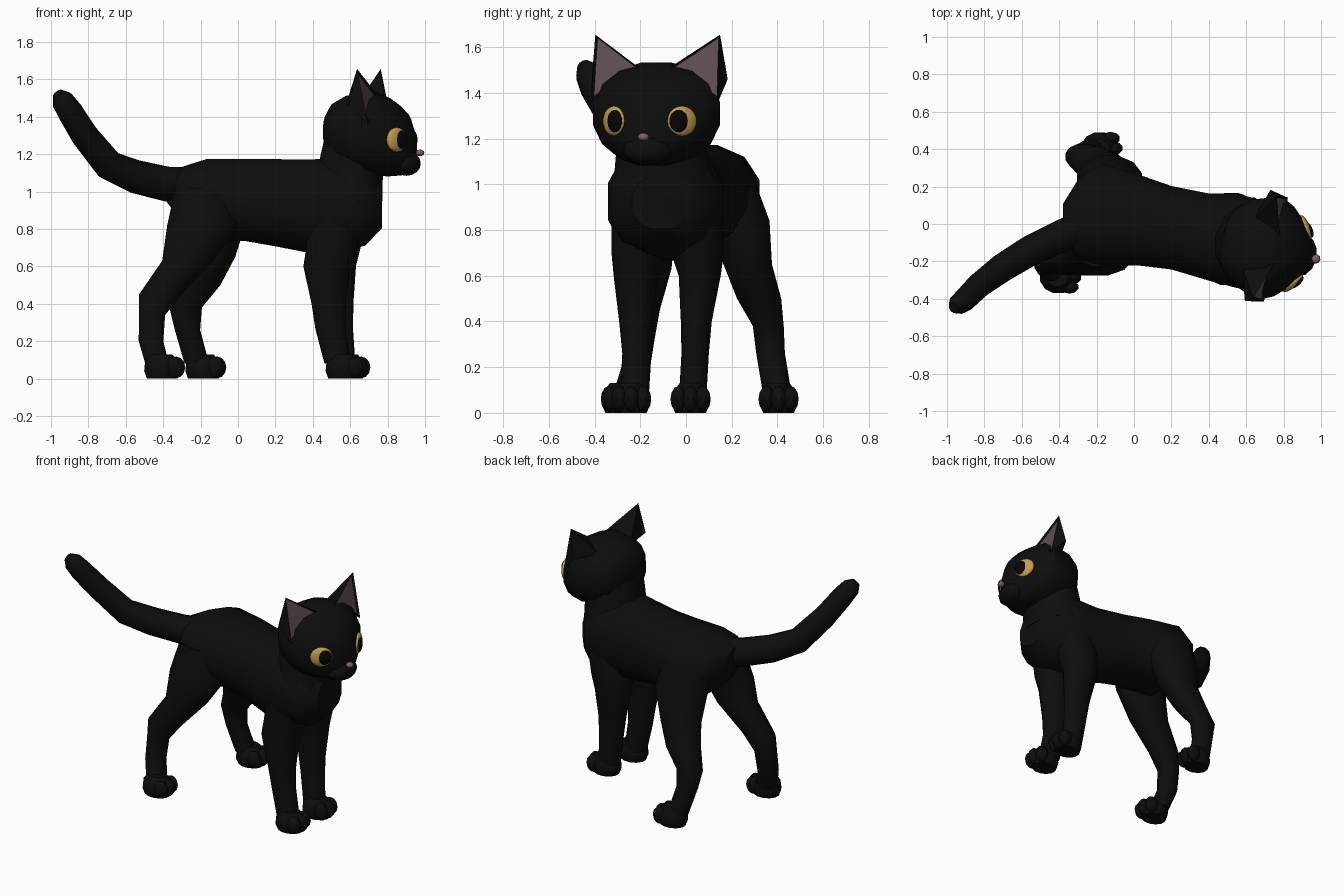
import bpy, bmesh, math
from mathutils import Vector, Matrix

X, Y, Z = Vector((1, 0, 0)), Vector((0, 1, 0)), Vector((0, 0, 1))


def material(name, rgb):
    m = bpy.data.materials.new(name)
    m.diffuse_color = (*rgb, 1)
    return m


FUR = material("black fur", (0.004, 0.004, 0.004))
PINK = material("ear pink", (0.115, 0.075, 0.095))
NOSE = material("nose pink", (0.22, 0.11, 0.15))
AMBER = material("amber eye", (0.56, 0.34, 0.08))
PUPIL = material("pupil black", (0.002, 0.002, 0.002))


def finish(name, bm, mats, angle=40):
    me = bpy.data.meshes.new(name)
    bm.to_mesh(me)
    bm.free()
    for m in mats:
        me.materials.append(m)
    ob = bpy.data.objects.new(name, me)
    bpy.context.collection.objects.link(ob)
    bpy.ops.object.select_all(action='DESELECT')
    ob.select_set(True)
    bpy.context.view_layer.objects.active = ob
    bpy.ops.object.shade_smooth_by_angle(angle=math.radians(angle))
    return ob


def add_loft(bm, rings, u=None, v=None, sides=12, power=1.0):
    """Rings are (x, y, z, radius along u, radius along v)."""
    pts = [Vector(r[:3]) for r in rings]
    loops = []
    for i, r in enumerate(rings):
        a, b = u, v
        if u is None:  # follow the path
            t = (pts[min(i + 1, len(pts) - 1)] - pts[max(i - 1, 0)]).normalized()
            a = t.cross(Z).normalized()
            b = a.cross(t)
        loop = []
        for k in range(sides):
            q = 2 * math.pi * (k + 0.5) / sides
            c, s = math.cos(q), math.sin(q)
            c = math.copysign(abs(c) ** power, c)
            s = math.copysign(abs(s) ** power, s)
            loop.append(bm.verts.new(pts[i] + a * (c * r[3]) + b * (s * r[4])))
        loops.append(loop)
    for lo, hi in zip(loops, loops[1:]):
        for k in range(sides):
            n = (k + 1) % sides
            bm.faces.new((lo[k], lo[n], hi[n], hi[k]))
    bm.faces.new(loops[0])
    bm.faces.new(loops[-1])
    bmesh.ops.recalc_face_normals(bm, faces=bm.faces[:])


def loft(name, rings, u=None, v=None, **kw):
    bm = bmesh.new()
    add_loft(bm, rings, u, v, **kw)
    return finish(name, bm, [FUR])


def add_ball(bm, centre, a, b, c, seg=12, rings=8):
    m = Matrix((a, b, c)).transposed().to_4x4()
    m.translation = centre
    bmesh.ops.create_uvsphere(bm, u_segments=seg, v_segments=rings, radius=1, matrix=m)
    bmesh.ops.recalc_face_normals(bm, faces=bm.faces[:])


def ball(name, mat, *args, **kw):
    bm = bmesh.new()
    add_ball(bm, *args, **kw)
    return finish(name, bm, [mat], 60)


# Body: slightly slanted trunk from rump to chest
loft("body", [
    (-0.38, 0.01, 1.02, 0.10, 0.08),
    (-0.29, 0.03, 0.98, 0.23, 0.16),
    (-0.17, 0.05, 0.95, 0.28, 0.23),
    (0.03, 0.02, 0.955, 0.25, 0.225),
    (0.20, -0.02, 0.94, 0.23, 0.24),
    (0.40, -0.07, 0.92, 0.24, 0.26),
    (0.55, -0.09, 0.925, 0.26, 0.26),
    (0.68, -0.10, 0.925, 0.235, 0.22),
    (0.77, -0.11, 0.92, 0.13, 0.12)], Y, Z, power=0.88)

# Neck
loft("neck", [
    (0.60, -0.10, 0.95, 0.18, 0.25),
    (0.60, -0.10, 1.06, 0.18, 0.22),
    (0.61, -0.11, 1.17, 0.18, 0.20),
    (0.63, -0.12, 1.30, 0.17, 0.20)], X, Y)

# Tail
loft("tail", [
    (-0.25, -0.01, 1.03, 0.10, 0.10),
    (-0.38, -0.06, 1.04, 0.09, 0.093),
    (-0.55, -0.14, 1.08, 0.085, 0.09),
    (-0.69, -0.225, 1.14, 0.08, 0.083),
    (-0.82, -0.32, 1.30, 0.07, 0.075),
    (-0.90, -0.40, 1.43, 0.065, 0.07),
    (-0.94, -0.43, 1.49, 0.055, 0.062),
    (-0.965, -0.45, 1.525, 0.028, 0.03)], sides=10)

# Legs: horizontal rings (x, y, z, rx, ry)
LEGS = {
    "front_leg_right": [
        (0.52, -0.19, 0.86, 0.15, 0.14), (0.50, -0.21, 0.70, 0.14, 0.12),
        (0.475, -0.22, 0.60, 0.13, 0.10), (0.485, -0.22, 0.40, 0.095, 0.075),
        (0.495, -0.215, 0.26, 0.083, 0.066), (0.535, -0.225, 0.08, 0.075, 0.065)],
    "front_leg_left": [
        (0.55, 0.02, 0.86, 0.15, 0.14), (0.52, 0.05, 0.70, 0.14, 0.12),
        (0.51, 0.06, 0.60, 0.125, 0.095), (0.525, 0.045, 0.40, 0.095, 0.07),
        (0.535, 0.04, 0.26, 0.083, 0.062), (0.555, 0.03, 0.08, 0.075, 0.062)],
    "hind_leg_right": [
        (-0.18, -0.11, 1.02, 0.16, 0.12), (-0.19, -0.16, 0.82, 0.195, 0.12),
        (-0.27, -0.17, 0.63, 0.14, 0.11), (-0.415, -0.19, 0.45, 0.118, 0.078),
        (-0.46, -0.20, 0.34, 0.073, 0.068), (-0.465, -0.22, 0.20, 0.068, 0.065),
        (-0.43, -0.26, 0.07, 0.065, 0.065)],
    "hind_leg_left": [
        (-0.14, 0.16, 1.03, 0.17, 0.14), (-0.13, 0.235, 0.84, 0.18, 0.135),
        (-0.15, 0.27, 0.65, 0.14, 0.11), (-0.205, 0.32, 0.50, 0.115, 0.10),
        (-0.28, 0.36, 0.38, 0.09, 0.07), (-0.27, 0.37, 0.26, 0.07, 0.065),
        (-0.22, 0.40, 0.08, 0.068, 0.065)],
}
for name, rings in LEGS.items():
    loft(name, rings, X, Y)

# Paws with toes
PAWS = {"front_paw_right": (0.575, -0.24), "front_paw_left": (0.595, 0.02),
        "hind_paw_right": (-0.395, -0.285), "hind_paw_left": (-0.175, 0.405)}
for name, (px, py) in PAWS.items():
    bm = bmesh.new()
    add_loft(bm, [(px - 0.01, py, 0.0, 0.085, 0.07), (px - 0.01, py, 0.04, 0.10, 0.088),
                  (px - 0.01, py, 0.09, 0.095, 0.08), (px - 0.015, py, 0.13, 0.06, 0.05)], X, Y)
    for i in (-1, 0, 1):
        c = Vector((px + 0.065 - 0.015 * abs(i), py + 0.052 * i, 0.06))
        add_ball(bm, c, X * 0.05, Y * 0.036, Z * 0.058, 10, 6)
    finish(name, bm, [FUR])

# Head: frame turned a little towards -y
yaw = math.radians(-13)
F = Vector((math.cos(yaw), math.sin(yaw), 0))
L = Vector((-math.sin(yaw), math.cos(yaw), 0))
O = Vector((0.705, -0.125, 0))


def hp(f, l, z):
    return O + F * f + L * l + Z * z


loft("head", [(*hp(f, 0, z), rl, rz) for f, z, rl, rz in (
    (-0.235, 1.32, 0.10, 0.09),
    (-0.20, 1.32, 0.17, 0.15),
    (-0.12, 1.315, 0.24, 0.20),
    (0.02, 1.31, 0.29, 0.228),
    (0.10, 1.29, 0.25, 0.212),
    (0.165, 1.27, 0.187, 0.187),
    (0.21, 1.255, 0.125, 0.155),
    (0.243, 1.22, 0.065, 0.10))], L, Z, sides=16, power=0.92)
ball("muzzle", FUR, hp(0.20, 0, 1.15), F * 0.077, L * 0.11, Z * 0.066)
ball("nose", NOSE, hp(0.275, 0, 1.207), F * 0.024, L * 0.026, Z * 0.018, seg=8, rings=6)

for side, s in (("left", 1), ("right", -1)):
    # Ear: hollow pyramid with an inset pink front
    bm = bmesh.new()
    a, c, d, e, t = [bm.verts.new(hp(f, s * l, z)) for f, l, z in (
        (0.06, 0.075, 1.515), (0.055, 0.285, 1.36), (-0.045, 0.305, 1.46),
        (-0.10, 0.13, 1.47), (-0.005, 0.28, 1.655))]
    front = bm.faces.new((a, c, t))
    for vs in ((c, d, t), (d, e, t), (e, a, t), (a, e, d, c)):
        bm.faces.new(vs)
    bmesh.ops.recalc_face_normals(bm, faces=bm.faces[:])
    bmesh.ops.inset_individual(bm, faces=[front], thickness=0.014, depth=-0.012)
    front.material_index = 1
    finish("ear_" + side, bm, [FUR, PINK], 30)

    # Eye: shallow amber lens and a large pupil set towards the nose
    q = math.radians(37)
    n = F * math.cos(q) + L * (s * math.sin(q))
    out = L * (s * math.cos(q)) - F * math.sin(q)
    p = hp(0.183, s * 0.153, 1.277)
    ball("eye_" + side, AMBER, p, out * 0.07, Z * 0.066, n * 0.024, seg=20, rings=10)
    ball("pupil_" + side, PUPIL, p + n * 0.008 - out * 0.017,
         out * 0.048, Z * 0.052, n * 0.022, seg=20, rings=10)
